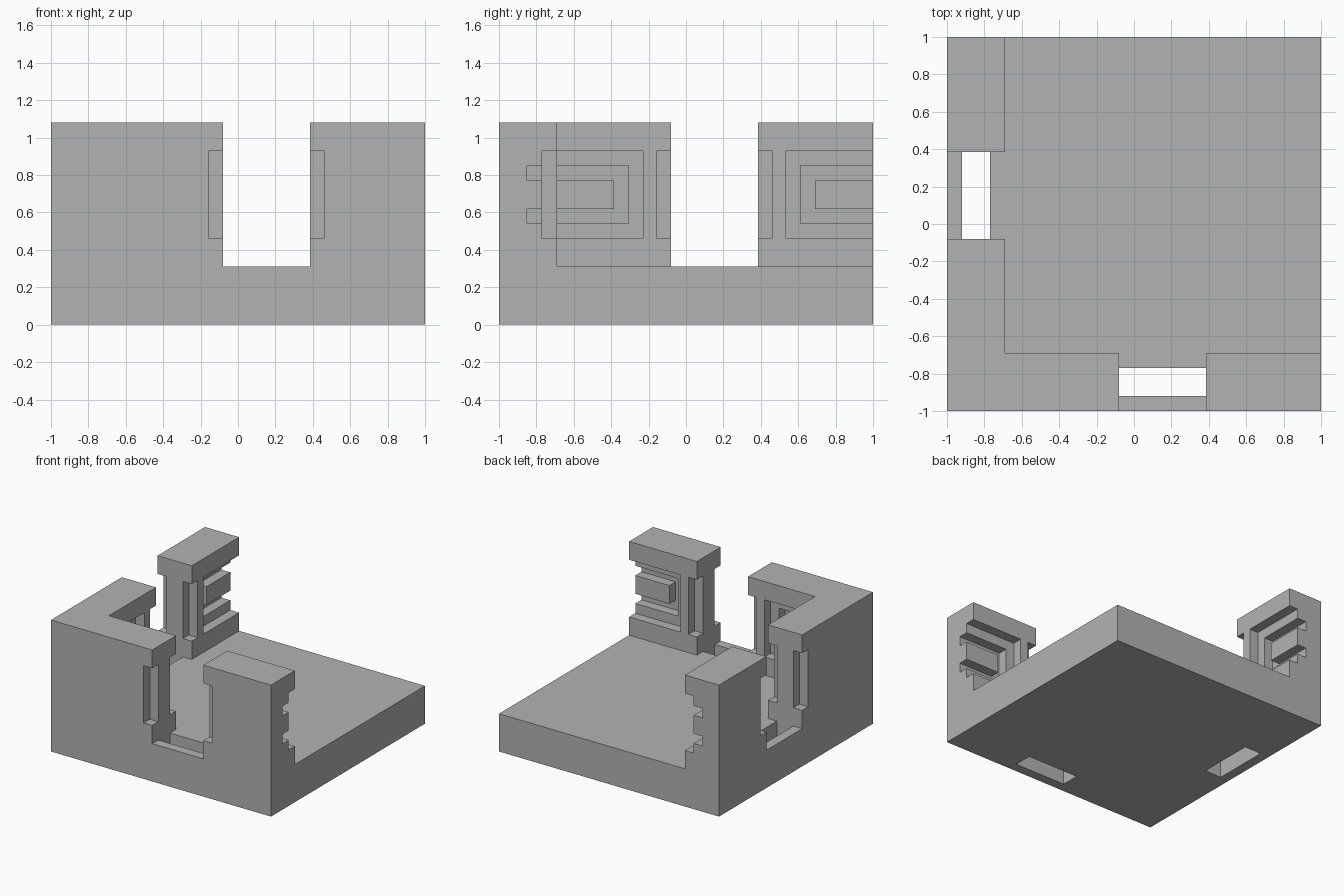
import bpy, bmesh, math
from mathutils import Vector

old = bpy.data.objects.get("Cube")
if old:
    bpy.data.objects.remove(old, do_unlink=True)

grey = bpy.data.materials.new("stone grey")
grey.use_nodes = True
grey.diffuse_color = (0.45, 0.45, 0.45, 1)
grey.node_tree.nodes["Principled BSDF"].inputs["Base Color"].default_value = (0.45, 0.45, 0.45, 1)


def box(name, x, y, z):
    """Box spanning the given (low, high) ranges."""
    bm = bmesh.new()
    bmesh.ops.create_cube(bm, size=1)
    for v in bm.verts:
        v.co = Vector(r[1] if c > 0 else r[0] for c, r in zip(v.co, (x, y, z)))
    mesh = bpy.data.meshes.new(name)
    bm.to_mesh(mesh)
    bm.free()
    mesh.materials.append(grey)
    ob = bpy.data.objects.new(name, mesh)
    bpy.context.scene.collection.objects.link(ob)
    return ob


cutters = []


def cut(name, x, y, z):
    ob = box(name, x, y, z)
    ob.hide_render = True
    cutters.append(ob)


def cut_walls(name, along, depth, z):
    """Same cut in the front wall and, mirrored on the diagonal, the side wall."""
    cut(name + "_front", along, depth, z)
    cut(name + "_side", depth, along, z)


OUT, FLOOR, INNER, AIR = 1.1, 0.31, -0.69, -0.65
STEP1, STEP2 = -0.77, -0.85
GAP = (-0.08, 0.385)
PANEL = (0.46, 0.93)

# Solid corner block, hollowed to leave a floor and two walls
room = box("corner_room", (-1, 1), (-1, 1), (0, 1.08))
cut("interior", (INNER, OUT), (INNER, OUT), (FLOOR, 1.2))

# Doorways, notched jambs and slots through the floor
cut_walls("doorway", GAP, (-OUT, AIR), (FLOOR, 1.2))
cut_walls("floor_slot", GAP, (-0.92, STEP1), (-0.1, 0.4))
wide = (GAP[0] - 0.077, GAP[1] + 0.077)
cut_walls("outer_jamb_notch", wide, (-OUT, -0.92), PANEL)
cut_walls("inner_jamb_notch", wide, (STEP1, AIR), PANEL)

# Stepped panels: recess, then a deeper groove around a central block
for side, edge, end, s in (("near", -0.23, INNER, -1), ("far", 0.535, OUT, 1)):
    def span(a, b):
        return tuple(sorted((a, b)))
    groove = edge + s * 0.077
    cut_walls(side + "_recess", span(edge, end), (STEP1, AIR), PANEL)
    for z in ((0.54, 0.62), (0.77, 0.85)):
        cut_walls(side + "_groove", span(groove, end), (STEP2, -0.76), z)
    cut_walls(side + "_groove_leg", span(groove, groove + s * 0.077),
              (STEP2, -0.76), (0.54, 0.85))

for c in cutters:
    mod = room.modifiers.new(c.name, 'BOOLEAN')
    mod.operation = 'DIFFERENCE'
    mod.solver = 'EXACT'
    mod.object = c

# Bake the cuts and merge coplanar faces
deps = bpy.context.evaluated_depsgraph_get()
result = bpy.data.meshes.new_from_object(room.evaluated_get(deps))
room.modifiers.clear()
room.data = result
for c in cutters:
    bpy.data.objects.remove(c, do_unlink=True)
bm = bmesh.new()
bm.from_mesh(result)
bmesh.ops.remove_doubles(bm, verts=bm.verts, dist=0.0005)
bmesh.ops.dissolve_limit(bm, angle_limit=math.radians(1), verts=bm.verts, edges=bm.edges)
bm.to_mesh(result)
bm.free()
